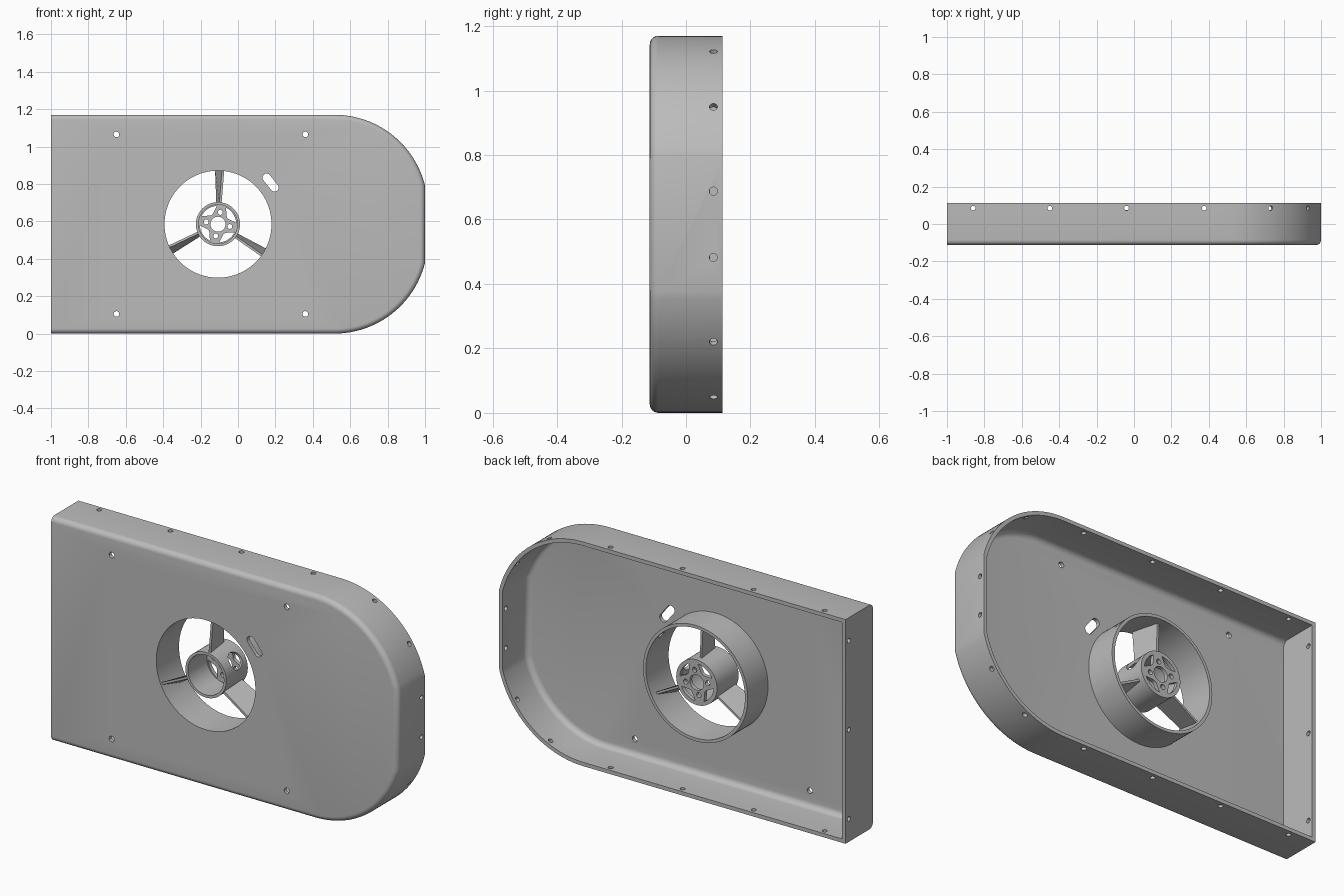
import bpy, bmesh
from math import sin, cos, acos, pi, radians
from mathutils import Vector

if "Cube" in bpy.data.objects:
    bpy.data.objects.remove(bpy.data.objects["Cube"])

H, FRONT, BACK = 1.17, -0.1125, 0.1125      # housing height and depth
WALL, ARC_R, ARC_X = 0.02, 0.5, 0.515       # wall and corner arcs
CX, CZ = -0.107, H / 2                      # duct axis
DUCT_R, HUB_R, HUB_BACK = 0.286, 0.118, 0.065

grey = bpy.data.materials.new("plain_grey")
grey.use_nodes = True
grey.diffuse_color = (0.5, 0.5, 0.5, 1)
grey.node_tree.nodes["Principled BSDF"].inputs["Base Color"].default_value = (0.5, 0.5, 0.5, 1)


def make(name, bm):
    bmesh.ops.recalc_face_normals(bm, faces=bm.faces)
    me = bpy.data.meshes.new(name)
    bm.to_mesh(me)
    bm.free()
    me.materials.append(grey)
    ob = bpy.data.objects.new(name, me)
    bpy.context.collection.objects.link(ob)
    return ob


def loft(bm, rings):
    """Skin a stack of equal rings and cap both ends."""
    rows = [[bm.verts.new(p) for p in ring] for ring in rings]
    n = len(rows[0])
    for a, b in zip(rows, rows[1:]):
        for i in range(n):
            bm.faces.new((a[i], a[(i + 1) % n], b[(i + 1) % n], b[i]))
    bm.faces.new(rows[0])
    bm.faces.new(rows[-1])


def rod(bm, start, end, r, seg=20):
    """Cylinder between two points."""
    start, end = Vector(start), Vector(end)
    d = (end - start).normalized()
    u = d.orthogonal().normalized()
    v = d.cross(u)
    turns = [2 * pi * i / seg for i in range(seg)]
    loft(bm, [[p + (u * cos(t) + v * sin(t)) * r for t in turns] for p in (start, end)])


def prism(bm, outline, y0, y1):
    loft(bm, [[(x, y, z) for x, z in outline] for y in (y0, y1)])


def cut(ob, bm):
    """Subtract a temporary cutter."""
    cutter = make("cutter", bm)
    cutter.hide_render = True
    mod = ob.modifiers.new("cut", "BOOLEAN")
    mod.operation, mod.solver, mod.object = "DIFFERENCE", "EXACT", cutter
    dg = bpy.context.evaluated_depsgraph_get()
    me = bpy.data.meshes.new_from_object(ob.evaluated_get(dg))
    ob.modifiers.clear()
    ob.data = me
    bpy.data.objects.remove(cutter)


def polar(r, a, y=0):
    return (CX + r * cos(a), y, CZ + r * sin(a))


def outline(d, left):
    """Housing outline inset by d, with its straight end at left."""
    r = ARC_R - d
    end = acos((1 - d - ARC_X) / r)
    n = 24
    top = [(left, H - d)]
    for i in range(n + 1):
        a = pi / 2 + (end - pi / 2) * i / n
        top.append((ARC_X + r * cos(a), H - ARC_R + r * sin(a)))
    return top + [(x, H - z) for x, z in reversed(top)]


def tray(inset, left, front, back, fillet):
    """Solid with a rounded front edge everywhere but the straight end."""
    bm = bmesh.new()
    rings = []
    for i in range(7):
        a = pi / 2 * i / 6
        y = front + fillet * (1 - cos(a))
        rings.append([(x, y, z) for x, z in outline(inset + fillet * (1 - sin(a)), left)])
    rings.append([(x, back, z) for x, z in outline(inset, left)])
    loft(bm, rings)
    return bm


# Housing: open-backed shell
housing = make("housing", tray(0, -1, FRONT, BACK, 0.027))
cut(housing, tray(WALL, -1 + WALL, FRONT + WALL, BACK + 0.05, 0.03))

# Duct opening, mounting holes and cable slot in the front plate
holes = bmesh.new()
rod(holes, (CX, -0.2, CZ), (CX, 0, CZ), DUCT_R, 96)
for x in (-0.65, 0.36):
    for z in (0.105, H - 0.105):
        rod(holes, (x, -0.2, z), (x, 0, z), 0.015)
slot = []
for (x, z), base in (((0.153, 0.834), radians(38)), ((0.195, 0.781), radians(218))):
    slot += [(x + 0.022 * cos(base + pi * i / 10), z + 0.022 * sin(base + pi * i / 10))
             for i in range(11)]
prism(holes, slot, -0.2, 0)

# Fixing holes around the rim
RIM_Y, RIM_R = 0.085, 0.0125
for x in (-0.86, -0.45, -0.04, 0.375):
    for z in (0, H):
        rod(holes, (x, RIM_Y, z - 0.05), (x, RIM_Y, z + 0.05), RIM_R)
for ang in (64.5, 34):
    a = radians(ang)
    for s in (1, -1):
        ends = [(ARC_X + r * cos(a), RIM_Y, CZ + s * (CZ - ARC_R + r * sin(a)))
                for r in (ARC_R - 0.05, ARC_R + 0.05)]
        rod(holes, *ends, RIM_R)
for x, offsets in ((1, (-0.103, 0.103)), (-1, (-0.465, 0, 0.465))):
    for dz in offsets:
        rod(holes, (x - 0.05, RIM_Y, CZ + dz), (x + 0.05, RIM_Y, CZ + dz), RIM_R)
cut(housing, holes)

# Duct: ring behind the front plate with a cable hole
bm = bmesh.new()
rod(bm, (CX, FRONT + WALL, CZ), (CX, 0.075, CZ), DUCT_R + 0.016, 96)
duct = make("duct", bm)
bm = bmesh.new()
rod(bm, (CX, -0.2, CZ), (CX, 0.2, CZ), DUCT_R, 96)
cut(duct, bm)
bm = bmesh.new()
rod(bm, polar(0.25, radians(39), 0.04), polar(0.34, radians(39), 0.04), 0.02)
cut(duct, bm)

# Hub: cup with a pierced rear plate
bm = bmesh.new()
rod(bm, (CX, FRONT, CZ), (CX, HUB_BACK, CZ), HUB_R, 64)
hub = make("hub", bm)
bm = bmesh.new()
rod(bm, (CX, -0.2, CZ), (CX, HUB_BACK - 0.02, CZ), 0.104, 64)
cut(hub, bm)
bm = bmesh.new()
rod(bm, (CX, 0, CZ), (CX, 0.2, CZ), 0.04, 32)
for k in range(4):
    a = radians(79 + 90 * k)
    rod(bm, polar(0.064, a, 0), polar(0.064, a, 0.2), 0.013)
    mid = a + pi / 4
    window = [(0.098, radians(-30 + 6 * i)) for i in range(11)]
    window += [(0.06 + 0.018 * (i / 3 - 1) ** 2, radians(21 - 7 * i)) for i in range(7)]
    pts = [polar(r, mid + t) for r, t in window]
    prism(bm, [(p[0], p[2]) for p in pts], 0, 0.2)
# cable hole in the hub side
rod(bm, polar(0.07, radians(32), -0.01), polar(0.16, radians(32), -0.01), 0.045, 32)
cut(hub, bm)

# Struts: twisted blades from hub to duct
for k, name in enumerate(("top_strut", "right_strut", "left_strut")):
    a = radians(90 + 120 * k)
    radial = Vector((cos(a), 0, sin(a)))
    side = Vector((-sin(a), 0, cos(a)))
    bm = bmesh.new()
    rings = []
    for r, lead, trail in ((0.11, -0.013, 0.003), (0.294, -0.028, 0.01)):
        base = Vector((CX, 0, CZ)) + radial * r
        rings.append([base + side * (t + w) + Vector((0, y, 0))
                      for t, w, y in ((lead, -0.006, -0.1), (lead, 0.006, -0.1),
                                      (trail, 0.006, 0.035), (trail, -0.006, 0.035))])
    loft(bm, rings)
    make(name, bm)

# Smooth curved walls, keep hard edges
bpy.ops.object.select_all(action="DESELECT")
for ob in (housing, duct, hub):
    ob.select_set(True)
    bpy.context.view_layer.objects.active = ob
bpy.ops.object.shade_smooth_by_angle(angle=radians(25))
